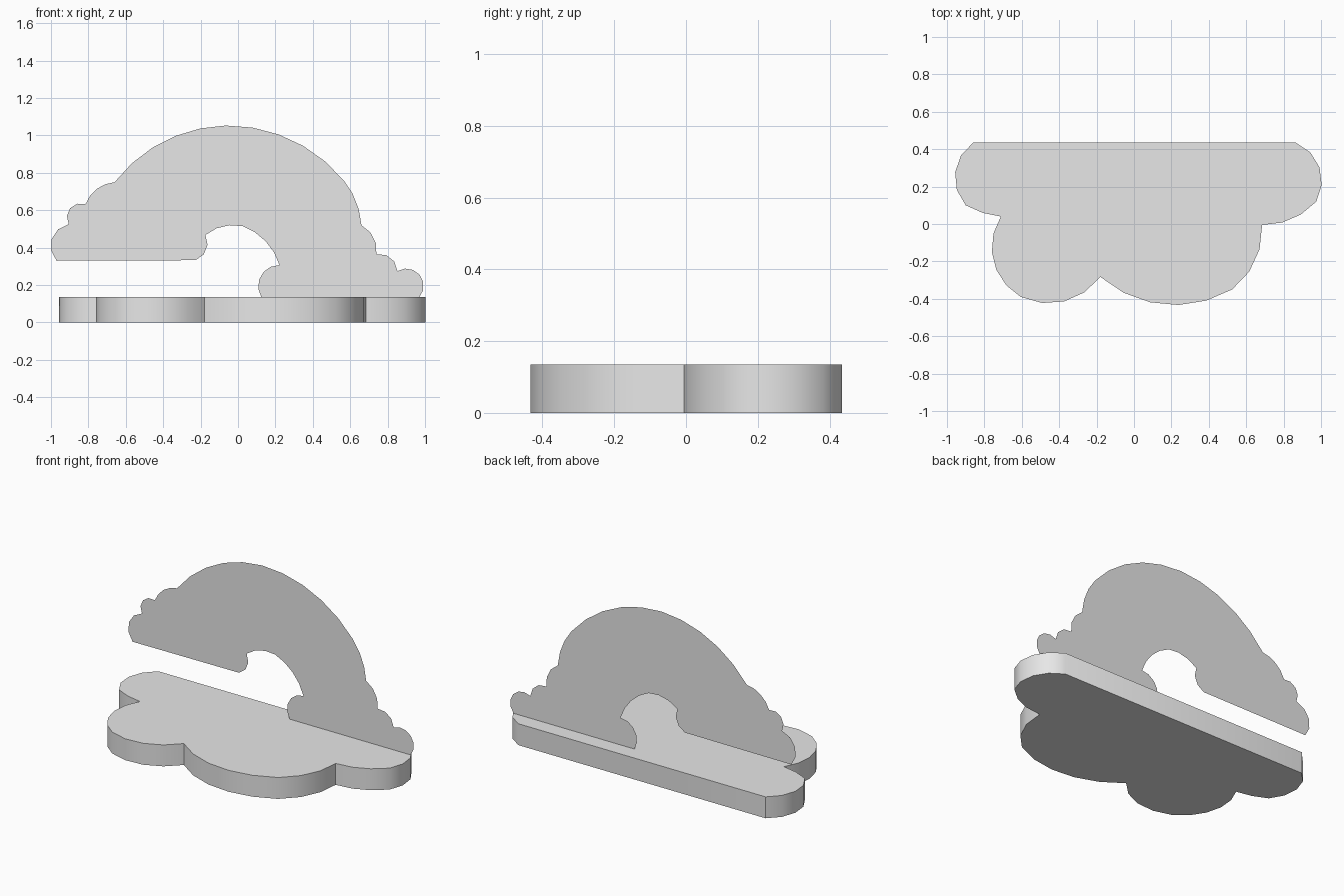
import bpy
import bmesh
import math

cube = bpy.data.objects.get("Cube")
if cube:
    bpy.data.objects.remove(cube, do_unlink=True)

grey = bpy.data.materials.new("plain grey")
grey.use_nodes = True
grey.diffuse_color = (0.8, 0.8, 0.8, 1)
grey.node_tree.nodes["Principled BSDF"].inputs["Base Color"].default_value = (0.8, 0.8, 0.8, 1)


def arc(start, middle, end, steps):
    """Points after start on the circular arc through three points."""
    ratio = (end - start) / (middle - start)
    centre = start + (middle - start) * (ratio - abs(ratio) ** 2) / (2j * ratio.imag)

    def turn(a, b):
        q = (b - centre) / (a - centre)
        return math.atan2(q.imag, q.real)

    sweep = turn(start, middle) + turn(middle, end)
    points = []
    for i in range(1, steps + 1):
        angle = sweep * i / steps
        points.append(centre + (start - centre) * complex(math.cos(angle), math.sin(angle)))
    return points


def outline(start, pieces):
    """Chain straight pieces (end) and arcs (middle, end, steps) into a closed outline."""
    points = [start]
    for piece in pieces:
        if isinstance(piece, complex):
            points.append(piece)
        else:
            points += arc(points[-1], *piece)
    if abs(points[-1] - start) < 0.001:
        points.pop()
    return points[::-1]


def make_part(name, points, place, depth=0):
    """Fill an outline, optionally thickening it downward."""
    bm = bmesh.new()
    face = bm.faces.new([bm.verts.new(place(p)) for p in points])
    if depth:
        result = bmesh.ops.extrude_face_region(bm, geom=[face], use_keep_orig=True)
        lower = [v for v in result["geom"] if isinstance(v, bmesh.types.BMVert)]
        bmesh.ops.translate(bm, verts=lower, vec=(0, 0, -depth))
        bmesh.ops.recalc_face_normals(bm, faces=bm.faces[:])
    mesh = bpy.data.meshes.new(name)
    bm.to_mesh(mesh)
    bm.free()
    mesh.materials.append(grey)
    part = bpy.data.objects.new(name, mesh)
    bpy.context.collection.objects.link(part)
    return part


thickness = 0.135
panel_y = 0.335

# Cloud-shaped base slab with a straight back edge
base_outline = outline(-.86 + .435j, [
    .865 + .435j,
    (.985 + .32j, .975 + .12j, 4),
    (.8 + .01j, .685 - .005j, 3),
    (.67 - .14j, .525 - .35j, 3),
    (.2 - .433j, -.18 - .283j, 5),
    (-.37 - .413j, -.605 - .39j, 4),
    (-.76 - .145j, -.712 + .04j, 5),
    (-.81 + .06j, -.9 + .1j, 2),
    (-.955 + .285j, -.86 + .435j, 4),
])
base = make_part("cloud_base", base_outline, lambda p: (p.real, p.imag, thickness), thickness)

# Thin upright rainbow panel ending in a cloud at each foot
rainbow_outline = outline(-.97 + .33j, [
    (-1 + .43j, -.905 + .525j, 4),
    (-.91 + .59j, -.815 + .633j, 4),
    (-.76 + .71j, -.66 + .75j, 4),
    (-.46 + .933j, -.065 + 1.053j, 5),
    (.195 + 1.013j, .565 + .76j, 5),
    (.617 + .68j, .66 + .52j, 3),
    (.73 + .445j, .74 + .365j, 3),
    (.793 + .36j, .852 + .275j, 3),
    (.975 + .25j, .97 + .135j, 6),
    .125 + .135j,
    (.125 + .255j, .222 + .307j, 5),
    (.152 + .43j, .025 + .515j, 4),
    (-.045 + .52j, -.174 + .468j, 3),
    (-.163 + .415j, -.227 + .333j, 3),
])
make_part("rainbow_panel", rainbow_outline, lambda p: (p.real, panel_y, p.imag))

# Soft shading round the lobes of the base
bpy.ops.object.select_all(action="DESELECT")
base.select_set(True)
bpy.context.view_layer.objects.active = base
bpy.ops.object.shade_smooth_by_angle(angle=math.radians(40))
